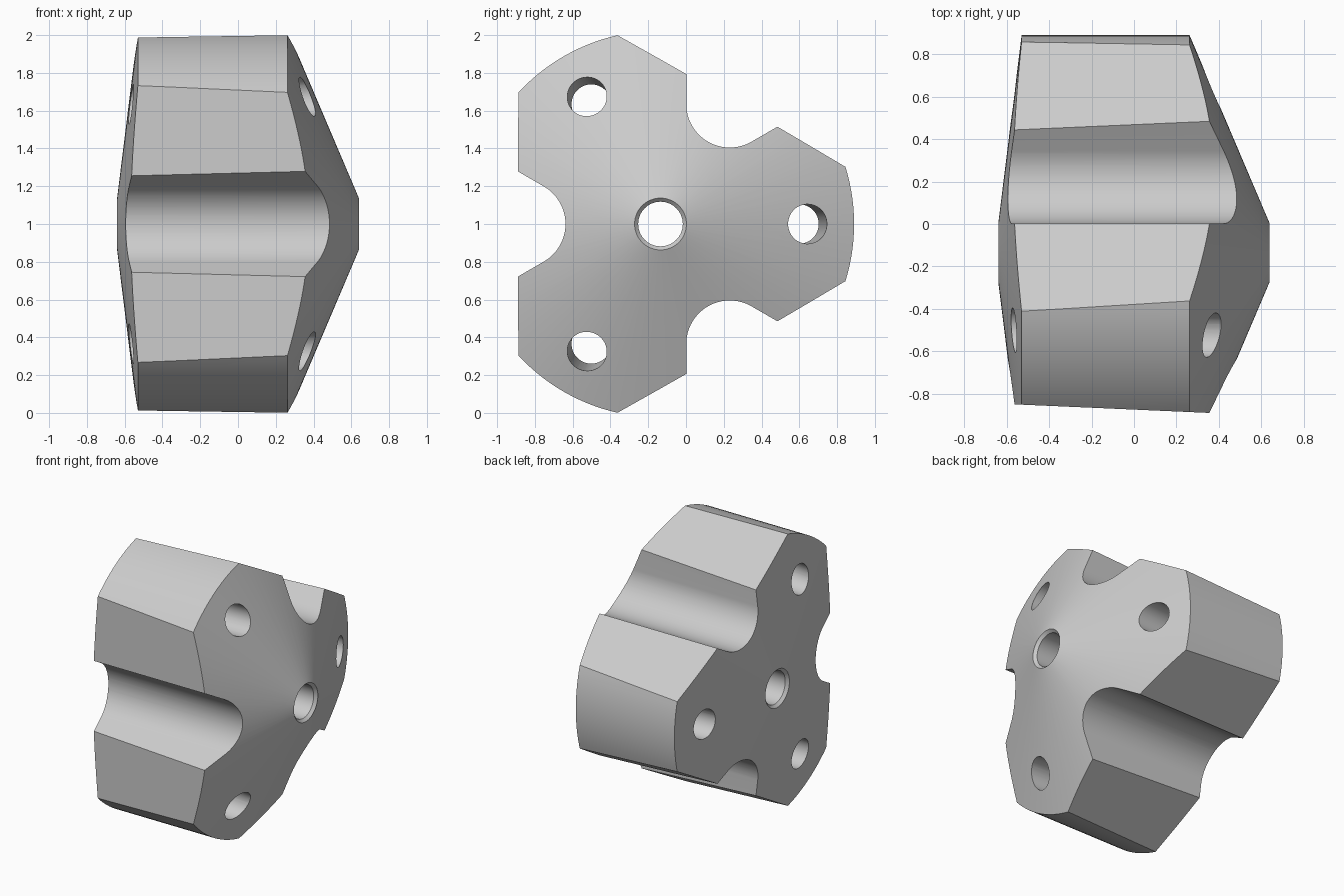
import bpy
import bmesh
from math import sin, cos, radians, tau
from mathutils import Vector

if "Cube" in bpy.data.objects:
    bpy.data.objects.remove(bpy.data.objects["Cube"])

CY, CZ = -0.135, 1.0      # the hub axis runs along x through this point


def loft(name, rings):
    """Closed solid skinned over rings of 3D points, capped at both ends."""
    bm = bmesh.new()
    loops = [[bm.verts.new(p) for p in ring] for ring in rings]
    n = len(loops[0])
    for a, b in zip(loops, loops[1:]):
        for i in range(n):
            j = (i + 1) % n
            bm.faces.new((a[i], a[j], b[j], b[i]))
    bm.faces.new(loops[0])
    bm.faces.new(loops[-1])
    bmesh.ops.recalc_face_normals(bm, faces=bm.faces)
    mesh = bpy.data.meshes.new(name)
    bm.to_mesh(mesh)
    bm.free()
    obj = bpy.data.objects.new(name, mesh)
    bpy.context.collection.objects.link(obj)
    return obj


def polar(x, r, a):
    return Vector((x, CY + r * cos(a), CZ + r * sin(a)))


def circle(x, r, n, offset=0.0, turn=0.0):
    shift = polar(x, offset, turn) - polar(x, 0, 0)
    return [polar(x, r, tau * i / n) + shift for i in range(n)]


def turned(name, profile, n):
    return loft(name, [circle(x, r, n) for x, r in profile])


def groove(name, turn):
    """V-shaped channel with a round bottom, opening outward along turn."""
    arc = [radians(120 + 120 * i / 32) for i in range(33)]
    pts = [(0.733 + 0.23 * cos(a), 0.23 * sin(a)) for a in arc]
    (u0, v0), (u1, v1) = pts[0], pts[-1]
    reach = 0.8
    pts = ([(u0 + reach * cos(radians(30)), v0 + reach / 2)] + pts
           + [(u1 + reach * cos(radians(30)), v1 - reach / 2)])
    c, s = cos(turn), sin(turn)
    return loft(name, [[(x, CY + u * c - v * s, CZ + u * s + v * c)
                        for u, v in pts] for x in (-1, 1)])


def combine(body, cutter, operation):
    mod = body.modifiers.new(cutter.name, "BOOLEAN")
    mod.operation = operation
    mod.solver = "EXACT"
    mod.object = cutter
    bpy.context.view_layer.objects.active = body
    bpy.ops.object.modifier_apply(modifier=mod.name)
    bpy.data.objects.remove(cutter)


# Turned hub: blunt cone at one end, steeper cone at the other
body = turned("lobed_hub", [(-0.64, 0.137), (-0.53, 1.025),
                            (0.262, 1.025), (0.64, 0.137)], 144)

# Three drafted flats
flats = loft("flats", [[polar(x, 2 * (0.74 + 0.044 * x), tau * i / 3)
                        for i in range(3)] for x in (-1, 1)])
combine(body, flats, "INTERSECT")

# Grooves between the lobes, and a slanted hole through each lobe
for i in range(3):
    lobe = tau * i / 3
    combine(body, groove("groove", lobe + tau / 6), "DIFFERENCE")
    hole = loft("lobe_hole", [circle(x, 0.105, 48, 0.76 + 0.05 * x, lobe)
                              for x in (-1, 1)])
    combine(body, hole, "DIFFERENCE")

# Central bore with chamfered rims
bore = turned("bore", [(-0.66, 0.157), (-0.62, 0.118),
                       (0.62, 0.118), (0.66, 0.157)], 72)
combine(body, bore, "DIFFERENCE")

# Plain grey finish
grey = bpy.data.materials.new("grey_metal")
grey.use_nodes = True
colour = (0.6, 0.6, 0.6, 1)
grey.diffuse_color = colour
grey.node_tree.nodes["Principled BSDF"].inputs["Base Color"].default_value = colour
body.data.materials.clear()
body.data.materials.append(grey)
for face in body.data.polygons:
    face.material_index = 0

bpy.ops.object.select_all(action="DESELECT")
body.select_set(True)
bpy.context.view_layer.objects.active = body
bpy.ops.object.shade_smooth_by_angle(angle=radians(25))
